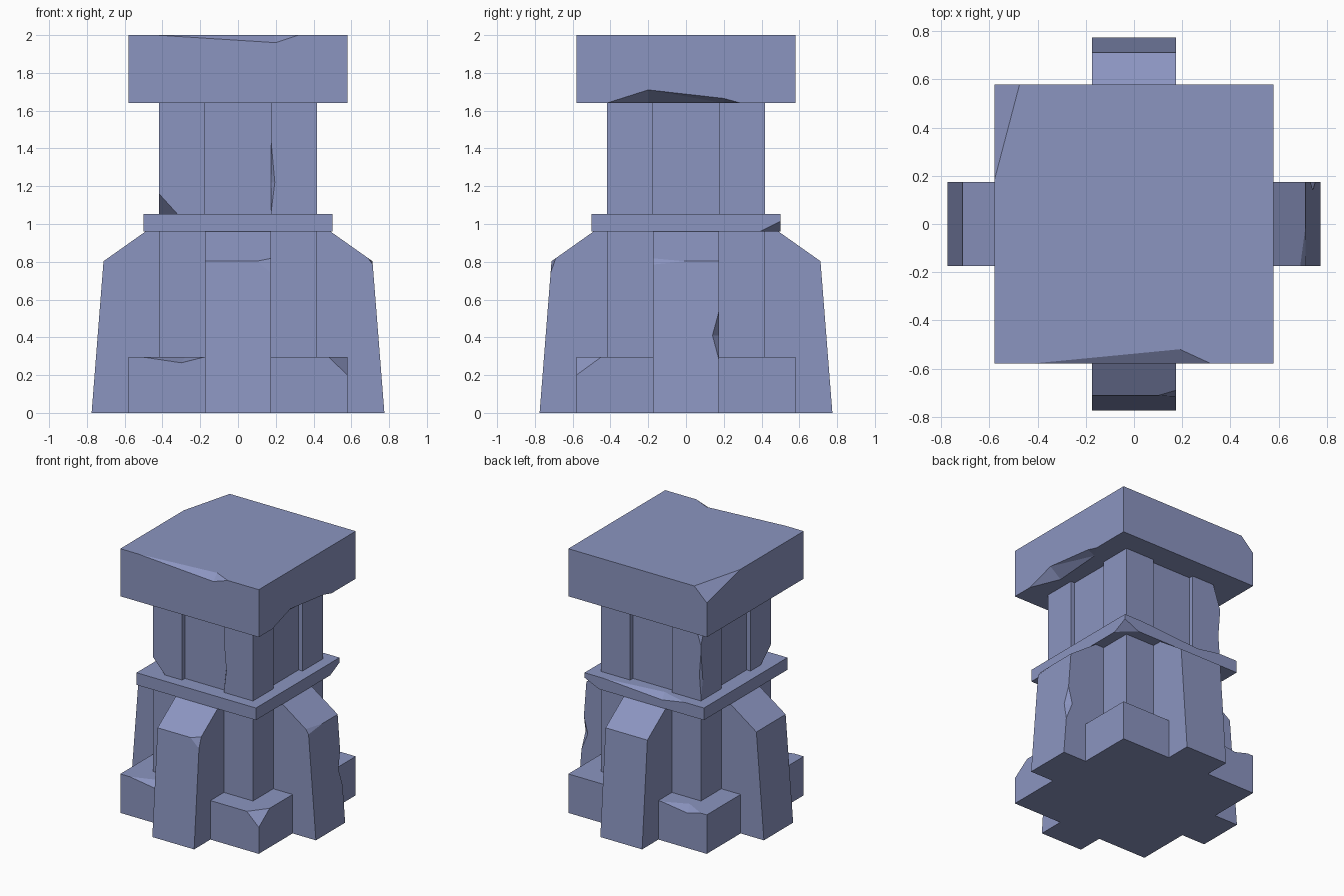
import bpy, bmesh
from math import cos, sin, pi
from mathutils import Vector, Matrix

if "Cube" in bpy.data.objects:
    bpy.data.objects.remove(bpy.data.objects["Cube"])

# Blue-grey stone
stone = bpy.data.materials.new("stone")
stone.diffuse_color = (0.26, 0.30, 0.53, 1)
stone.use_nodes = True
stone.node_tree.nodes["Principled BSDF"].inputs["Base Color"].default_value = stone.diffuse_color


def new_object(name, bm):
    bmesh.ops.recalc_face_normals(bm, faces=bm.faces)
    me = bpy.data.meshes.new(name)
    bm.to_mesh(me)
    bm.free()
    me.materials.append(stone)
    ob = bpy.data.objects.new(name, me)
    bpy.context.collection.objects.link(ob)
    return ob


def prism(name, base, offset, turn=0.0):
    """Extrude a polygon along an offset, then turn it about z."""
    bm = bmesh.new()
    face = bm.faces.new([bm.verts.new(p) for p in base])
    out = bmesh.ops.extrude_face_region(bm, geom=[face])
    moved = [v for v in out["geom"] if isinstance(v, bmesh.types.BMVert)]
    bmesh.ops.translate(bm, verts=moved, vec=offset)
    bmesh.ops.rotate(bm, verts=bm.verts, matrix=Matrix.Rotation(turn, 3, 'Z'))
    return new_object(name, bm)


def slab(name, h, z0, z1):
    return prism(name, [(-h, -h, z0), (h, -h, z0), (h, h, z0), (-h, h, z0)], (0, 0, z1 - z0))


def chip(ob, pts, corner=None):
    """Break off stone: an edge chip (first two points lie on the edge) or a corner chip."""
    pts = [Vector(p) for p in pts]
    tip = Vector(corner) if corner else (pts[0] + pts[1]) / 2
    mean = sum(pts, Vector()) / len(pts)
    bm = bmesh.new()
    for p in pts + [tip * 2 - mean]:
        bm.verts.new(p)
    bmesh.ops.convex_hull(bm, input=bm.verts)
    cutter = new_object("chip_cutter", bm)
    cutter.hide_render = True
    mod = ob.modifiers.new("chip", 'BOOLEAN')
    mod.operation, mod.solver, mod.object = 'DIFFERENCE', 'EXACT', cutter
    bpy.context.view_layer.objects.active = ob
    bpy.ops.object.modifier_apply(modifier=mod.name)
    bpy.data.objects.remove(cutter)


# Square base
base = slab("base", 0.58, 0, 0.295)
chip(base, [(-.5, -.58, .295), (-.18, -.58, .295), (-.3, -.58, .265), (-.28, -.5, .295)])
chip(base, [(-.2, .58, .295), (-.53, .58, .295), (-.42, .58, .265), (-.38, .5, .295)])
chip(base, [(.48, -.58, .295), (.58, -.58, .2), (.58, -.45, .295)], (.58, -.58, .295))

# Shaft with a shallow recess down the middle of each side
quarter = [(.175, -.385), (.175, -.418), (.418, -.418), (.418, -.175), (.385, -.175)]
outline = []
for k in range(4):
    c, s = round(cos(k * pi / 2)), round(sin(k * pi / 2))
    outline += [(c * x - s * y, s * x + c * y) for x, y in quarter]
lower = prism("lower_shaft", [(x, y, .295) for x, y in outline], (0, 0, .665))
upper = prism("upper_shaft", [(x, y, 1.052) for x, y in outline], (0, 0, .588))
chip(upper, [(-.418, -.418, 1.16), (-.32, -.418, 1.052), (-.418, -.3, 1.052)],
     (-.418, -.418, 1.052))
chip(upper, [(.175, -.418, 1.06), (.175, -.418, 1.44), (.195, -.418, 1.22), (.175, -.39, 1.22)])
chip(upper, [(-.418, .418, 1.08), (-.418, .418, 1.42), (-.405, .418, 1.25), (-.418, .395, 1.2)])
chip(upper, [(-.418, .418, 1.47), (-.36, .418, 1.64), (-.418, .36, 1.64)], (-.418, .418, 1.64))

# Thin collar around the shaft
collar = slab("collar", 0.5, .96, 1.052)
chip(collar, [(.5, .39, .96), (.5, .5, 1.015), (.38, .5, .96)], (.5, .5, .96))
chip(collar, [(.34, .5, 1.052), (-.34, .5, 1.052), (-.15, .5, 1.02), (-.13, .44, 1.052)])

# Four leaning buttresses
profile = [(.36, 0), (.775, 0), (.712, .803), (.49, .96), (.36, .96)]
buttress = {}
for k, side in enumerate(["right", "back", "left", "front"]):
    buttress[side] = prism(side + "_buttress", [(r, -.175, z) for r, z in profile],
                           (0, .35, 0), k * pi / 2)
chip(buttress["front"], [(.1, -.712, .803), (.175, -.69, .8186), (.175, -.717, .74)],
     (.175, -.712, .803))
chip(buttress["right"], [(.712, -.01, .803), (.69, -.175, .8186), (.7135, -.175, .785)],
     (.712, -.175, .803))
chip(buttress["right"], [(.753, .175, .28), (.733, .175, .54), (.743, .14, .41), (.7, .175, .41)])

# Heavy cap block
cap = slab("cap", 0.58, 1.64, 2)
chip(cap, [(-.43, -.58, 2), (.32, -.58, 2), (.2, -.58, 1.96), (.19, -.52, 2)])
chip(cap, [(-.58, .18, 2), (-.475, .58, 2), (-.58, .58, 1.9)], (-.58, .58, 2))
chip(cap, [(.58, -.42, 1.64), (.58, .29, 1.64), (.58, -.2, 1.71), (.58, .2, 1.665),
           (.49, -.2, 1.64), (.52, .2, 1.64)])
